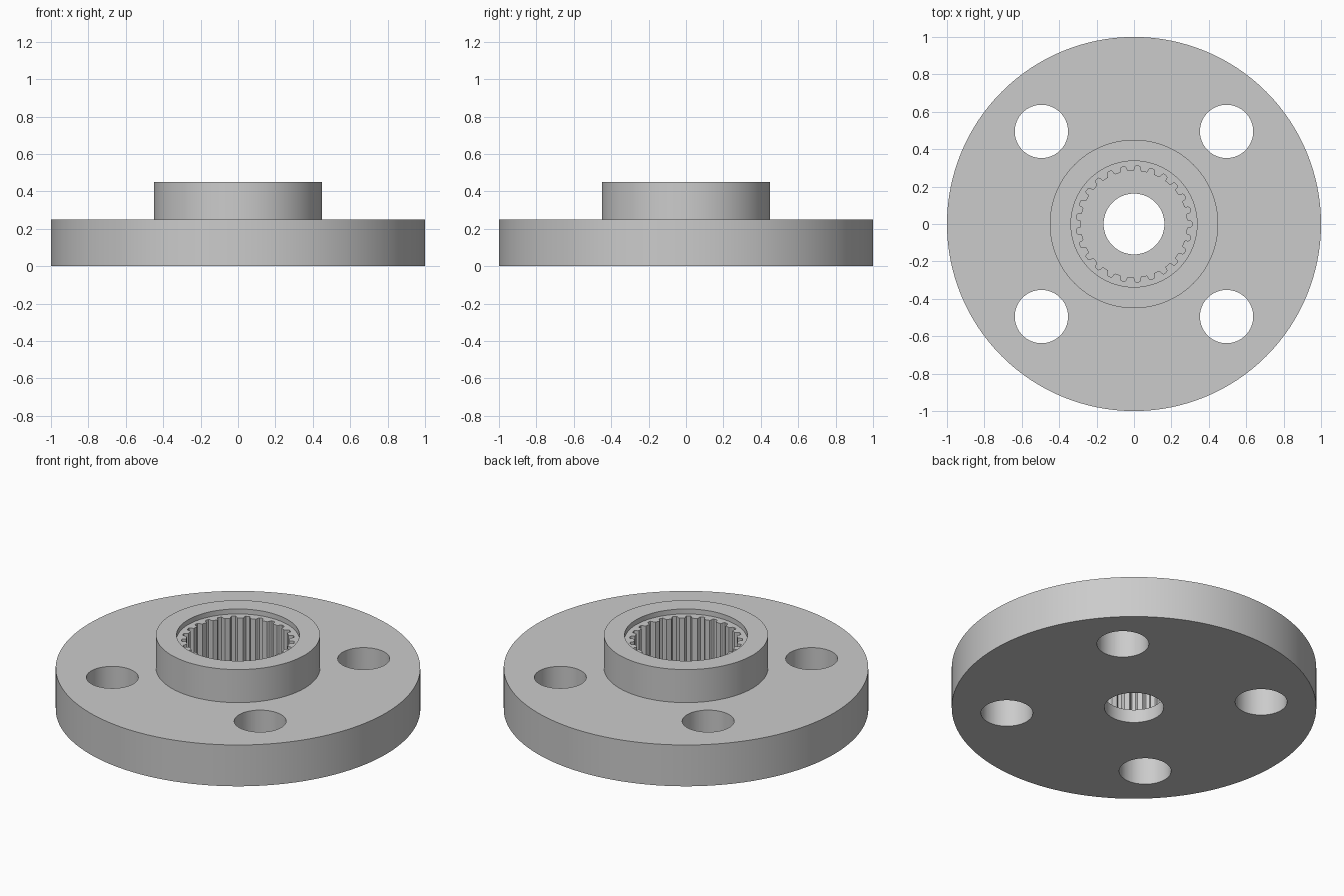
import bpy, bmesh
from math import cos, sin, pi, radians

SEGMENTS = 128
TEETH = 25

if "Cube" in bpy.data.objects:
    bpy.data.objects.remove(bpy.data.objects["Cube"], do_unlink=True)

# Single grey plastic
grey = bpy.data.materials.new("light grey")
grey.use_nodes = True
grey.diffuse_color = (0.6, 0.6, 0.6, 1)
grey.node_tree.nodes["Principled BSDF"].inputs["Base Color"].default_value = (0.6, 0.6, 0.6, 1)


def finish(bm, name):
    bmesh.ops.recalc_face_normals(bm, faces=bm.faces)
    mesh = bpy.data.meshes.new(name)
    bm.to_mesh(mesh)
    bm.free()
    mesh.materials.append(grey)
    obj = bpy.data.objects.new(name, mesh)
    bpy.context.collection.objects.link(obj)
    return obj


def lathe(name, profile):
    """Spin a closed (radius, height) profile around z."""
    bm = bmesh.new()
    verts = [bm.verts.new((r, 0, z)) for r, z in profile]
    edges = [bm.edges.new((v, verts[(i + 1) % len(verts)])) for i, v in enumerate(verts)]
    bmesh.ops.spin(bm, geom=verts + edges, cent=(0, 0, 0), axis=(0, 0, 1),
                   angle=2 * pi, steps=SEGMENTS, use_merge=True)
    bmesh.ops.remove_doubles(bm, verts=bm.verts, dist=1e-5)
    return finish(bm, name)


def prism(name, outline, bottom, top):
    """Extrude a flat outline from bottom to top."""
    bm = bmesh.new()
    face = bm.faces.new([bm.verts.new((x, y, bottom)) for x, y in outline])
    new = bmesh.ops.extrude_face_region(bm, geom=[face])["geom"]
    bmesh.ops.translate(bm, vec=(0, 0, top - bottom),
                        verts=[g for g in new if isinstance(g, bmesh.types.BMVert)])
    obj = finish(bm, name)
    obj.hide_render = True
    return obj


def polar(r, a):
    return r * cos(a), r * sin(a)


# Flange, raised hub, counterbore and centre bore
flange = lathe("flange_with_hub", [
    (0.1625, 0), (1, 0), (1, 0.25), (0.45, 0.25), (0.45, 0.45),
    (0.337, 0.45), (0.337, 0.42), (0.1625, 0.42)])

# Toothed socket: grooves with softened corners
tooth = [(-0.30, 0.284), (-0.24, 0.289), (-0.20, 0.304), (-0.13, 0.31),
         (0.13, 0.31), (0.20, 0.304), (0.24, 0.289), (0.30, 0.284)]
pitch = 2 * pi / TEETH
cutters = [prism("socket_cutter",
                 [polar(r, (k + f) * pitch) for k in range(TEETH) for f, r in tooth],
                 0.08, 0.6)]

# Four bolt holes
for i in range(4):
    cx, cy = polar(0.7, radians(45 + 90 * i))
    ring = [polar(0.1425, 2 * pi * j / 64) for j in range(64)]
    cutters.append(prism("bolt_hole_cutter", [(cx + x, cy + y) for x, y in ring], -0.1, 0.4))

bpy.ops.object.select_all(action="DESELECT")
flange.select_set(True)
bpy.context.view_layer.objects.active = flange
for cutter in cutters:
    mod = flange.modifiers.new("cut", "BOOLEAN")
    mod.operation = "DIFFERENCE"
    mod.solver = "EXACT"
    mod.object = cutter
    bpy.ops.object.modifier_apply(modifier=mod.name)
    bpy.data.objects.remove(cutter, do_unlink=True)

bpy.ops.object.shade_smooth_by_angle(angle=radians(25))
